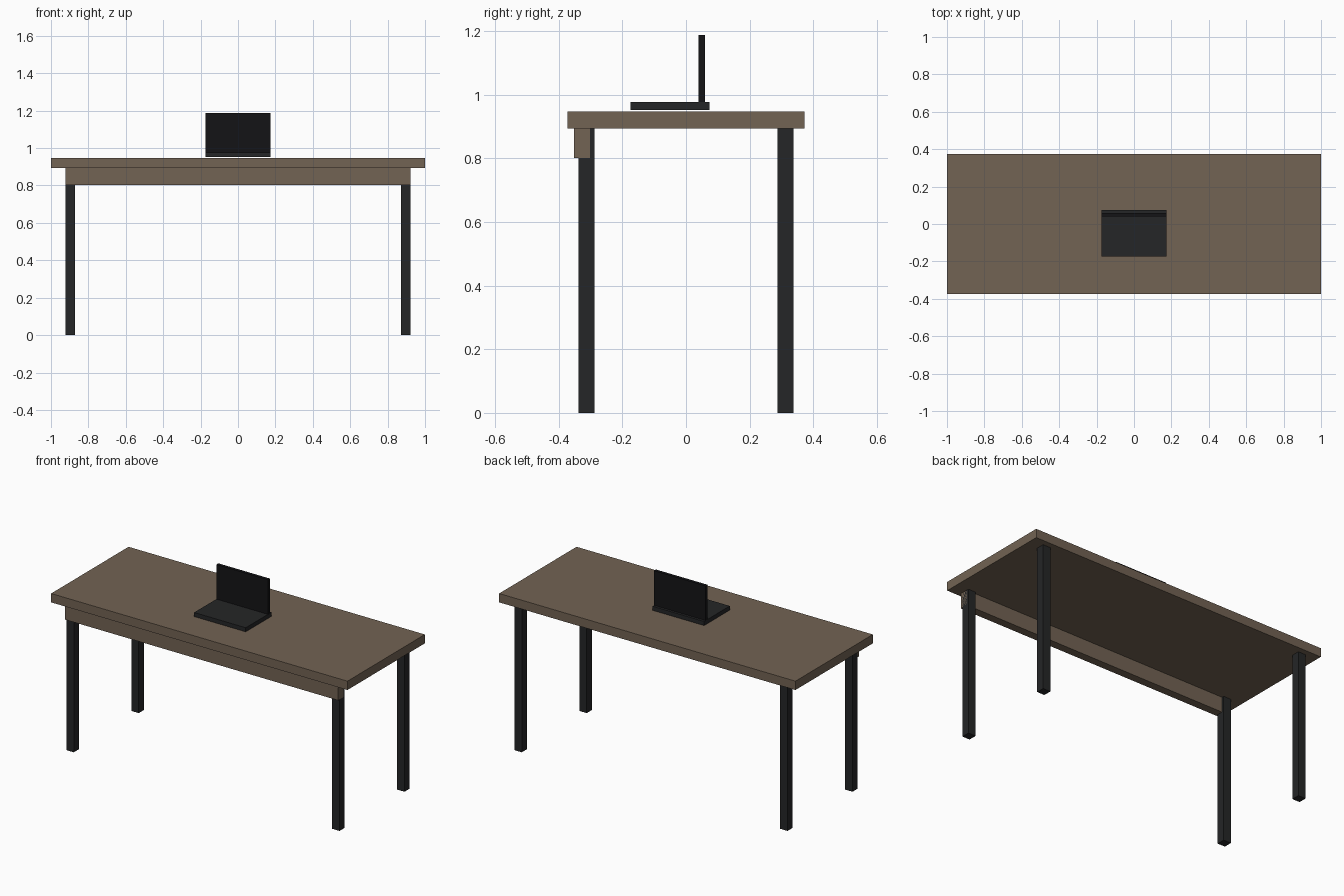
import bpy

if "Cube" in bpy.data.objects:
    bpy.data.objects.remove(bpy.data.objects["Cube"])


def material(name, rgb):
    m = bpy.data.materials.new(name)
    m.diffuse_color = (*rgb, 1)
    m.use_nodes = True
    m.node_tree.nodes["Principled BSDF"].inputs["Base Color"].default_value = m.diffuse_color
    return m


def box(name, lo, hi, mat):
    """Box between two opposite corners."""
    bpy.ops.mesh.primitive_cube_add(size=1, location=[(a + b) / 2 for a, b in zip(lo, hi)])
    ob = bpy.context.object
    ob.name = name
    ob.scale = [b - a for a, b in zip(lo, hi)]
    bpy.ops.object.transform_apply(location=False, rotation=False, scale=True)
    ob.data.materials.append(mat)
    return ob


wood = material("wood", (0.17, 0.125, 0.087))
metal = material("dark_metal", (0.018, 0.019, 0.02))
black = material("black", (0.007, 0.007, 0.008))

TOP_Z, UNDER_Z = 0.948, 0.894

# Table top and front apron
box("table_top", (-1, -0.373, UNDER_Z), (1, 0.373, TOP_Z), wood)
box("front_apron", (-0.922, -0.352, 0.802), (0.922, -0.302, UNDER_Z), wood)

# Four square legs
LEG_X, LEG_Y, HALF = 0.897, 0.313, 0.025
for sx, side in ((-1, "left"), (1, "right")):
    for sy, end in ((-1, "front"), (1, "back")):
        x, y = sx * LEG_X, sy * LEG_Y
        box(f"{end}_{side}_leg", (x - HALF, y - HALF, 0), (x + HALF, y + HALF, UNDER_Z), metal)

# Laptop: base hovering just above the top, upright screen
box("laptop_base", (-0.174, -0.174, 0.952), (0.174, 0.074, 0.977), metal)
box("laptop_screen", (-0.174, 0.04, 0.972), (0.174, 0.059, 1.188), black)
